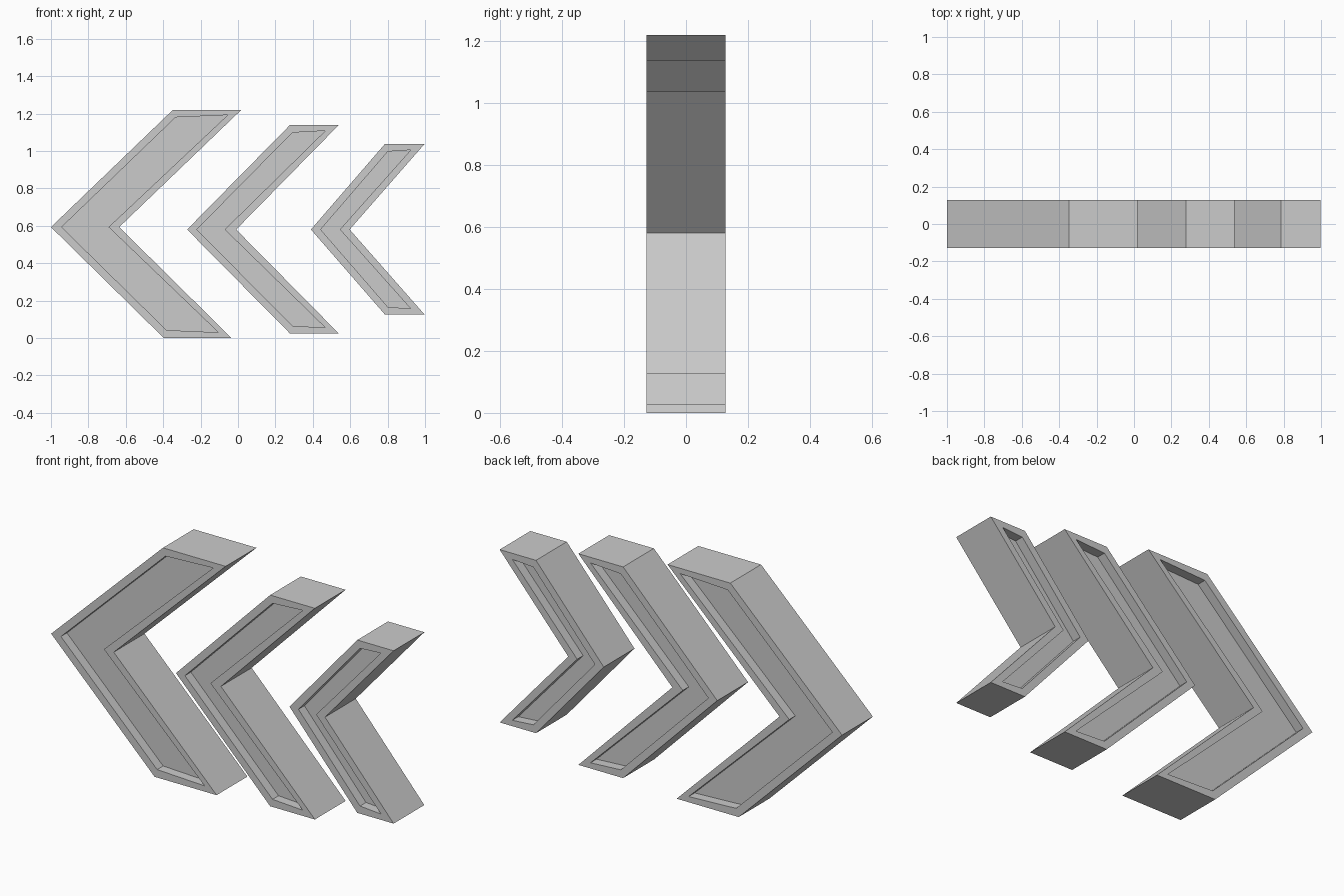
import bpy, bmesh

if "Cube" in bpy.data.objects:
    bpy.data.objects.remove(bpy.data.objects["Cube"])

HALF = 0.128     # half thickness in y
RECESS = 0.05    # depth of the sunken panel on each face


def chevron(name, outer, inner):
    """Chevron block with a sunken panel on its front and back."""
    bm = bmesh.new()

    def ring(points, y):
        return [bm.verts.new((x, y, z)) for x, z in points]

    # rim, panel edge and panel floor, front to back
    rings = [ring(inner, -HALF + RECESS), ring(inner, -HALF), ring(outer, -HALF),
             ring(outer, HALF), ring(inner, HALF), ring(inner, HALF - RECESS)]
    n = len(outer)
    for a, b in zip(rings, rings[1:]):
        for i in range(n):
            j = (i + 1) % n
            bm.faces.new((a[i], a[j], b[j], b[i]))
    # panel floors, split at the bend into two arms
    for r in (rings[0], rings[-1]):
        bm.faces.new((r[0], r[1], r[2], r[3]))
        bm.faces.new((r[0], r[3], r[4], r[5]))
    bmesh.ops.recalc_face_normals(bm, faces=bm.faces)
    mesh = bpy.data.meshes.new(name)
    bm.to_mesh(mesh)
    bm.free()
    obj = bpy.data.objects.new(name, mesh)
    bpy.context.collection.objects.link(obj)
    return obj


# point order: tip, top left, top right, notch, bottom right, bottom left
chevron("large_chevron",
        [(-1.0, 0.593), (-0.348, 1.22), (0.018, 1.22), (-0.635, 0.593), (-0.035, 0.0), (-0.397, 0.0)],
        [(-0.943, 0.593), (-0.333, 1.18), (-0.055, 1.192), (-0.692, 0.593), (-0.105, 0.03), (-0.382, 0.042)])
chevron("medium_chevron",
        [(-0.272, 0.58), (0.277, 1.138), (0.538, 1.138), (-0.01, 0.58), (0.538, 0.025), (0.277, 0.025)],
        [(-0.22, 0.58), (0.291, 1.098), (0.467, 1.108), (-0.071, 0.58), (0.467, 0.055), (0.291, 0.065)])
chevron("small_chevron",
        [(0.39, 0.58), (0.785, 1.037), (0.997, 1.037), (0.597, 0.58), (0.997, 0.126), (0.785, 0.126)],
        [(0.442, 0.58), (0.801, 0.997), (0.923, 1.005), (0.545, 0.58), (0.923, 0.157), (0.801, 0.166)])
